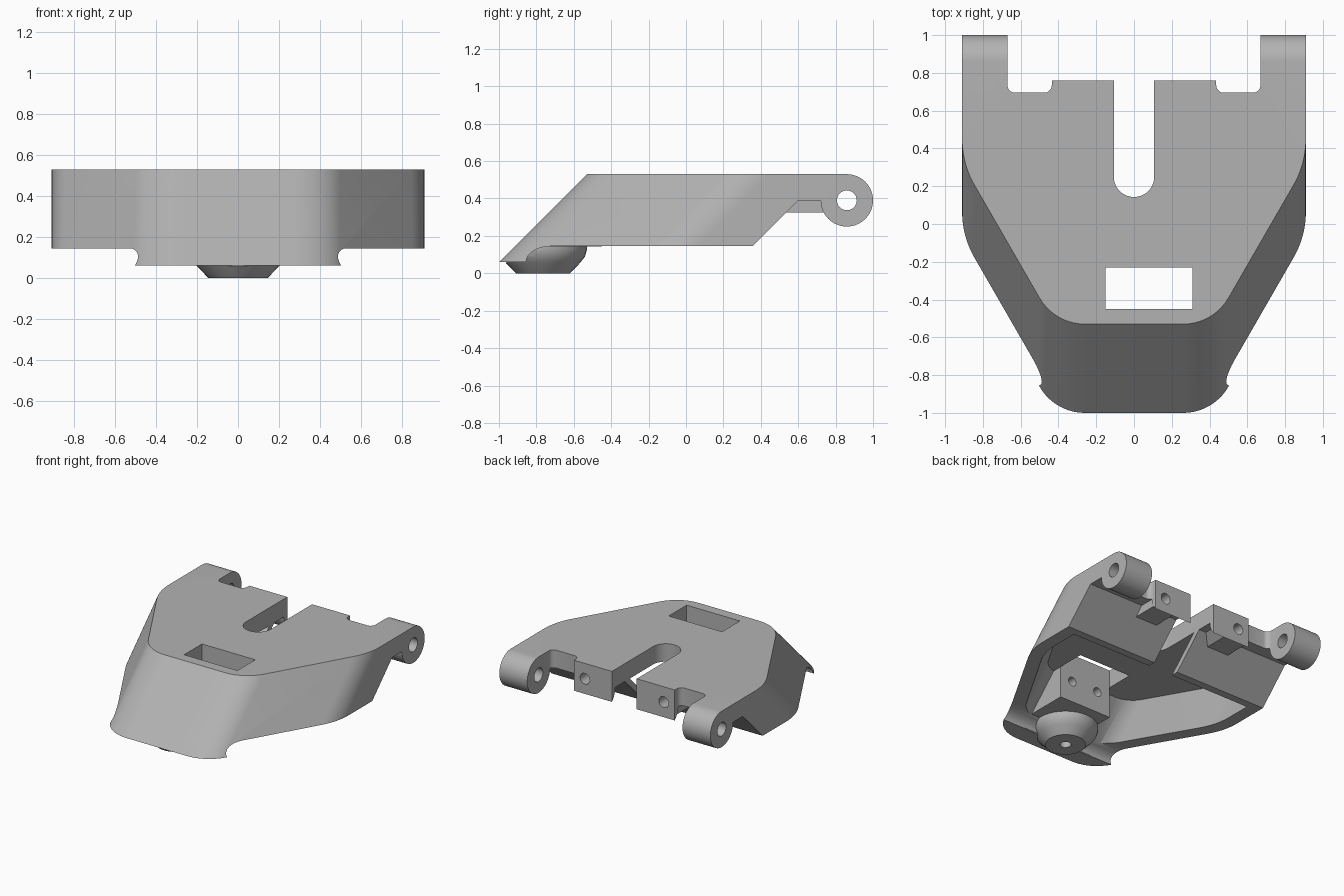
import bpy, bmesh, math
from mathutils import Vector

if "Cube" in bpy.data.objects:
    bpy.data.objects.remove(bpy.data.objects["Cube"], do_unlink=True)

TOP = 0.53      # top surface height
UNDER = 0.39    # underside of the top plate

grey = bpy.data.materials.new("plain grey")
grey.use_nodes = True
COLOR = (0.45, 0.45, 0.45, 1)
grey.diffuse_color = COLOR
grey.node_tree.nodes["Principled BSDF"].inputs["Base Color"].default_value = COLOR


# Placements of a 2D profile point (u, v) at sweep position t
def vertical(u, v, t):
    return (u, v, t)


def slanted(u, v, t):
    return (u, v - (TOP - t), t)


def sideways(u, v, t):
    return (t, u, v)


def lengthwise(u, v, t):
    return (u, t, v)


def sweep(name, pts, a, b, place):
    bm = bmesh.new()
    ends = [[bm.verts.new(place(u, v, t)) for u, v in pts] for t in (a, b)]
    for ring in ends:
        bm.faces.new(ring)
    n = len(pts)
    for i in range(n):
        j = (i + 1) % n
        bm.faces.new((ends[0][i], ends[0][j], ends[1][j], ends[1][i]))
    bmesh.ops.recalc_face_normals(bm, faces=bm.faces)
    return make(name, bm)


def make(name, bm):
    mesh = bpy.data.meshes.new(name)
    bm.to_mesh(mesh)
    bm.free()
    obj = bpy.data.objects.new(name, mesh)
    bpy.context.collection.objects.link(obj)
    return obj


def arc(cx, cy, rx, ry, start, end, steps):
    angles = [math.radians(start + (end - start) * i / steps) for i in range(steps + 1)]
    return [(cx + rx * math.cos(a), cy + ry * math.sin(a)) for a in angles]


def circle(cx, cy, r):
    return arc(cx, cy, r, r, 0, 350, 35)


def rounded(prev, corner, nxt, length, steps=10):
    """Quadratic-free circular fillet with the given tangent length."""
    p, c, q = Vector(prev), Vector(corner), Vector(nxt)
    d1, d2 = (p - c).normalized(), (q - c).normalized()
    half = d1.angle(d2) / 2
    r = length * math.tan(half)
    centre = c + (d1 + d2).normalized() * (length / math.cos(half))
    a, b = c + d1 * length - centre, c + d2 * length - centre
    total = a.angle(b)
    pts = []
    for i in range(steps + 1):
        s = i / steps
        w = (a * math.sin((1 - s) * total) + b * math.sin(s * total)) / math.sin(total)
        pts.append(tuple(centre + w.normalized() * r))
    return pts


def mirrored(half):
    return half + [(-x, y) for x, y in reversed(half)]


def boolean(target, tool, operation):
    mod = target.modifiers.new("shape", "BOOLEAN")
    mod.operation = operation
    mod.solver = "EXACT"
    mod.object = tool
    bpy.context.view_layer.update()
    graph = bpy.context.evaluated_depsgraph_get()
    mesh = bpy.data.meshes.new_from_object(target.evaluated_get(graph))
    target.modifiers.clear()
    target.data = mesh
    bpy.data.objects.remove(tool, do_unlink=True)


def outline(front, nose_x, shoulder_y, side_x, back, nose_len):
    a, b = (nose_x, front), (side_x, shoulder_y)
    return mirrored(rounded((0, front), a, b, nose_len)
                    + rounded(a, b, (side_x, back), 0.13) + [(side_x, back)])


# Slanted outer body, trimmed to the side silhouette with hinge lugs
body = sweep("bracket_body", outline(-0.53, 0.42, 0.32, 0.91, 1.7, 0.16), -0.1, 0.7, slanted)
silhouette = ([(-1.3, TOP), (-1.3, 0.06)]
              + arc(-0.72, 0.06, 0.135, 0.085, 180, 90, 8)
              + [(0.355, 0.145), (0.6, UNDER)]
              + arc(0.86, UNDER, 0.14, 0.14, 180, 450, 36))
boolean(body, sweep("silhouette", silhouette, -1.2, 1.2, sideways), "INTERSECT")

# Hollow underside
boolean(body, sweep("cavity", outline(-0.39, 0.383, 0.347, 0.81, 0.68, 0.11),
                    -0.2, UNDER, slanted), "DIFFERENCE")

# Mounting block and round foot, kept behind the front wall
block = sweep("mounting_block", [(-0.15, -1.2), (0.31, -1.2), (0.31, -0.45), (-0.15, -0.45)],
              0.142, 0.45, vertical)
foot_profile = [(0.145, 0), (0.2, 0.057), (0.225, 0.09), (0.235, 0.125), (0.235, 0.16)]
bm = bmesh.new()
rings = [[bm.verts.new((x, y, z)) for x, y in circle(0, -0.765, r)] for r, z in foot_profile]
bm.faces.new(rings[0])
bm.faces.new(rings[-1])
for low, high in zip(rings, rings[1:]):
    for i in range(len(low)):
        bm.faces.new((low[i - 1], low[i], high[i], high[i - 1]))
bmesh.ops.recalc_face_normals(bm, faces=bm.faces)
boolean(block, make("foot", bm), "UNION")
boolean(block, sweep("limit", [(-0.6, -0.49), (0.6, -0.49), (0.6, 1), (-0.6, 1)],
                     -0.1, 0.7, slanted), "INTERSECT")
boolean(body, block, "UNION")

# Thickened bosses under the two rear tabs
for s in (1, -1):
    boss = [(0.43 * s, 0.44), (0.43 * s, 0.325), (0.24 * s, 0.325),
            (0.16 * s, 0.40), (0.16 * s, 0.44)]
    boolean(body, sweep("tab_boss", boss, 0.52, 0.8, lengthwise), "UNION")

# Rear edge with centre slot and rounded notches beside the lugs
rear = (arc(0, 0.25, 0.107, 0.107, 270, 360, 10) + [(0.107, 0.76), (0.435, 0.76)]
        + arc(0.475, 0.735, 0.04, 0.04, 180, 270, 5)
        + arc(0.63, 0.735, 0.04, 0.04, 270, 360, 5) + [(0.67, 1.3)])
boolean(body, sweep("rear_cut", mirrored(rear[1:])[:] + [(0, 0.143)], -0.1, 0.8, vertical),
        "DIFFERENCE")

# Rectangular window in the top plate
boolean(body, sweep("window", [(-0.15, -0.45), (0.31, -0.45), (0.31, -0.23), (-0.15, -0.23)],
                    0.2, 0.7, vertical), "DIFFERENCE")

# Hinge bore, tab holes, block holes and foot hole
holes = [(circle(0.86, UNDER, 0.053), -1.2, 1.2, sideways),
         (circle(0, -0.765, 0.04), -0.1, 0.13, vertical)]
holes += [(circle(x, 0.41, 0.042), 0.6, 0.9, lengthwise) for x in (-0.34, 0.34)]
holes += [(circle(x, 0.31, 0.035), -0.62, -0.4, lengthwise) for x in (-0.035, 0.2)]
for pts, a, b, place in holes:
    boolean(body, sweep("hole", pts, a, b, place), "DIFFERENCE")

# Finish: one colour, smooth curves with sharp edges
body.data.materials.clear()
body.data.materials.append(grey)
for poly in body.data.polygons:
    poly.material_index = 0
    poly.use_smooth = True
body.data.set_sharp_from_angle(angle=math.radians(30))
